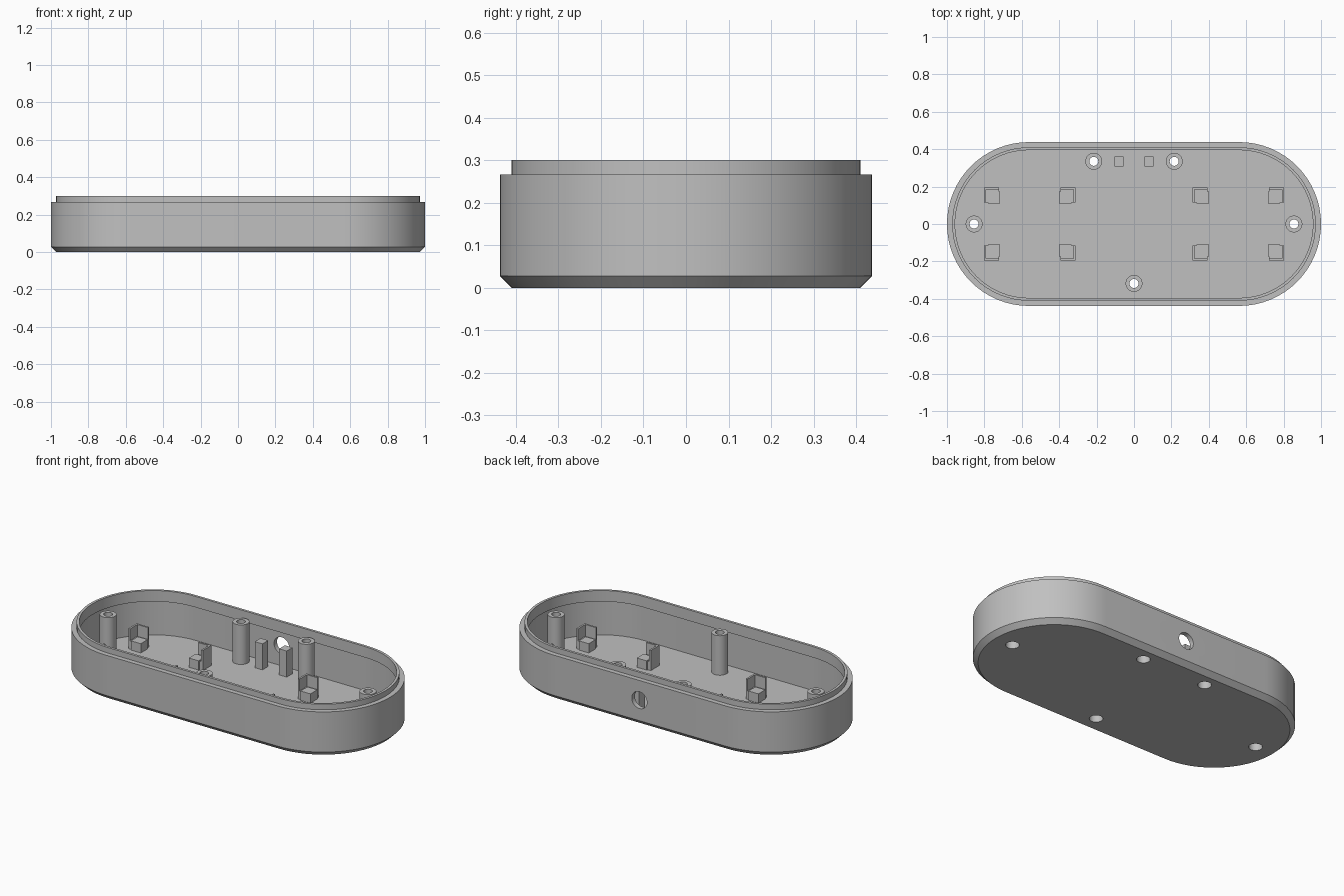
import bpy, bmesh, math
from mathutils import Matrix

if "Cube" in bpy.data.objects:
    bpy.data.objects.remove(bpy.data.objects["Cube"])

# Overall sizes
RADIUS, STRAIGHT, STEPS = 0.438, 0.562, 32
FLOOR, RIM, TOP = 0.03, 0.267, 0.30
LIP_OUT, LIP_IN = 0.028, 0.043
BORE, HEAD_BORE = 0.024, 0.037
POSTS = [(-0.215, 0.335), (0.215, 0.335), (-0.855, 0), (0.855, 0), (0, -0.318)]

grey = bpy.data.materials.new("plain_grey")
grey.use_nodes = True
colour = (0.53, 0.53, 0.53, 1)
grey.diffuse_color = colour
grey.node_tree.nodes["Principled BSDF"].inputs["Base Color"].default_value = colour


def finish(name, bm, smooth=False):
    bmesh.ops.recalc_face_normals(bm, faces=bm.faces)
    mesh = bpy.data.meshes.new(name)
    bm.to_mesh(mesh)
    bm.free()
    mesh.materials.append(grey)
    obj = bpy.data.objects.new(name, mesh)
    bpy.context.collection.objects.link(obj)
    if smooth:
        activate(obj)
        bpy.ops.object.shade_smooth_by_angle(angle=math.radians(30))
    return obj


def activate(obj):
    bpy.ops.object.select_all(action='DESELECT')
    obj.select_set(True)
    bpy.context.view_layer.objects.active = obj


def outline(radius, straight):
    """Rounded slot outline; a circle when straight is zero."""
    points = []
    for side in (1, -1):
        for i in range(STEPS + 1):
            a = math.pi * (i / STEPS - 0.5)
            points.append((side * (straight + radius * math.cos(a)),
                           side * radius * math.sin(a)))
    return points if straight else points[:STEPS] + points[STEPS + 1:-1]


def loft(profile, straight=0, centre=(0, 0), closed=False):
    """Skin a stack of (radius, z) outlines, capped or closed into a ring."""
    bm = bmesh.new()
    rings = [[bm.verts.new((x + centre[0], y + centre[1], z))
              for x, y in outline(r, straight)] for r, z in profile]
    pairs = list(zip(rings, rings[1:]))
    if closed:
        pairs.append((rings[-1], rings[0]))
    else:
        bm.faces.new(rings[0])
        bm.faces.new(rings[-1])
    for low, high in pairs:
        for i in range(len(low)):
            j = (i + 1) % len(low)
            bm.faces.new((low[i], low[j], high[j], high[i]))
    return bm


def add_box(bm, x0, x1, y0, y1, z0, z1):
    size = Matrix.Diagonal((x1 - x0, y1 - y0, z1 - z0, 1))
    place = Matrix.Translation(((x0 + x1) / 2, (y0 + y1) / 2, (z0 + z1) / 2))
    bmesh.ops.create_cube(bm, size=1, matrix=place @ size)


# Tray: chamfered base, wall, raised lip that also hangs inside the wall
lip_out, lip_in = RADIUS - LIP_OUT, RADIUS - LIP_IN
tray = finish("tray", loft([
    (RADIUS - 0.028, 0), (RADIUS, 0.028), (RADIUS, RIM), (lip_out, RIM),
    (lip_out, TOP), (lip_in, TOP), (lip_in, 0.235), (lip_out, 0.235),
    (lip_out, FLOOR)], STRAIGHT))

# Screw holes through the floor and a cable hole through the back wall
cutters = [finish("screw_cutter", loft([(HEAD_BORE, -0.1), (HEAD_BORE, 0.1)], 0, p))
           for p in POSTS]
bm = loft([(0.05, -0.1), (0.05, 0.1)])
bmesh.ops.transform(bm, verts=bm.verts, matrix=Matrix.Translation((0, 0.42, 0.15))
                    @ Matrix.Rotation(math.pi / 2, 4, 'X'))
cutters.append(finish("cable_cutter", bm))
activate(tray)
for cutter in cutters:
    cutter.hide_render = True
    mod = tray.modifiers.new("hole", 'BOOLEAN')
    mod.operation, mod.solver, mod.object = 'DIFFERENCE', 'EXACT', cutter
    bpy.ops.object.modifier_apply(modifier=mod.name)
    bpy.data.objects.remove(cutter)
bpy.ops.object.shade_smooth_by_angle(angle=math.radians(30))

# Hollow screw posts with a wider bore for the screw head underneath
for post in POSTS:
    finish("screw_post", loft([
        (0.045, FLOOR), (0.045, 0.265), (BORE, 0.265), (BORE, 0.06),
        (HEAD_BORE, 0.06), (HEAD_BORE, FLOOR)], 0, post, True), True)

# Two square pegs beside the cable hole
for x in (-0.08, 0.08):
    bm = bmesh.new()
    add_box(bm, x - 0.025, x + 0.025, 0.308, 0.362, FLOOR, 0.185)
    finish("cable_peg", bm)

# Corner brackets for two boards: a support block inside an L-shaped guard
WALL, ARM, BLOCK_GAP, BLOCK = 0.011, 0.08, 0.022, 0.065
for board_x in (-0.558, 0.558):
    for sx in (-1, 1):
        for sy in (-1, 1):
            bm = bmesh.new()
            add_box(bm, -ARM, 0, -WALL, 0, FLOOR, 0.15)
            add_box(bm, -WALL, 0, -ARM, -WALL, FLOOR, 0.15)
            far = -BLOCK_GAP - BLOCK
            add_box(bm, far, -BLOCK_GAP, far, -BLOCK_GAP, FLOOR, 0.085)
            # thin foot tying the block to the guard
            add_box(bm, -ARM, -WALL, -ARM, -WALL, FLOOR, 0.08)
            for v in bm.verts:
                v.co.x = board_x + sx * (0.245 + v.co.x)
                v.co.y = sy * (0.196 + v.co.y)
            finish("board_bracket", bm)
